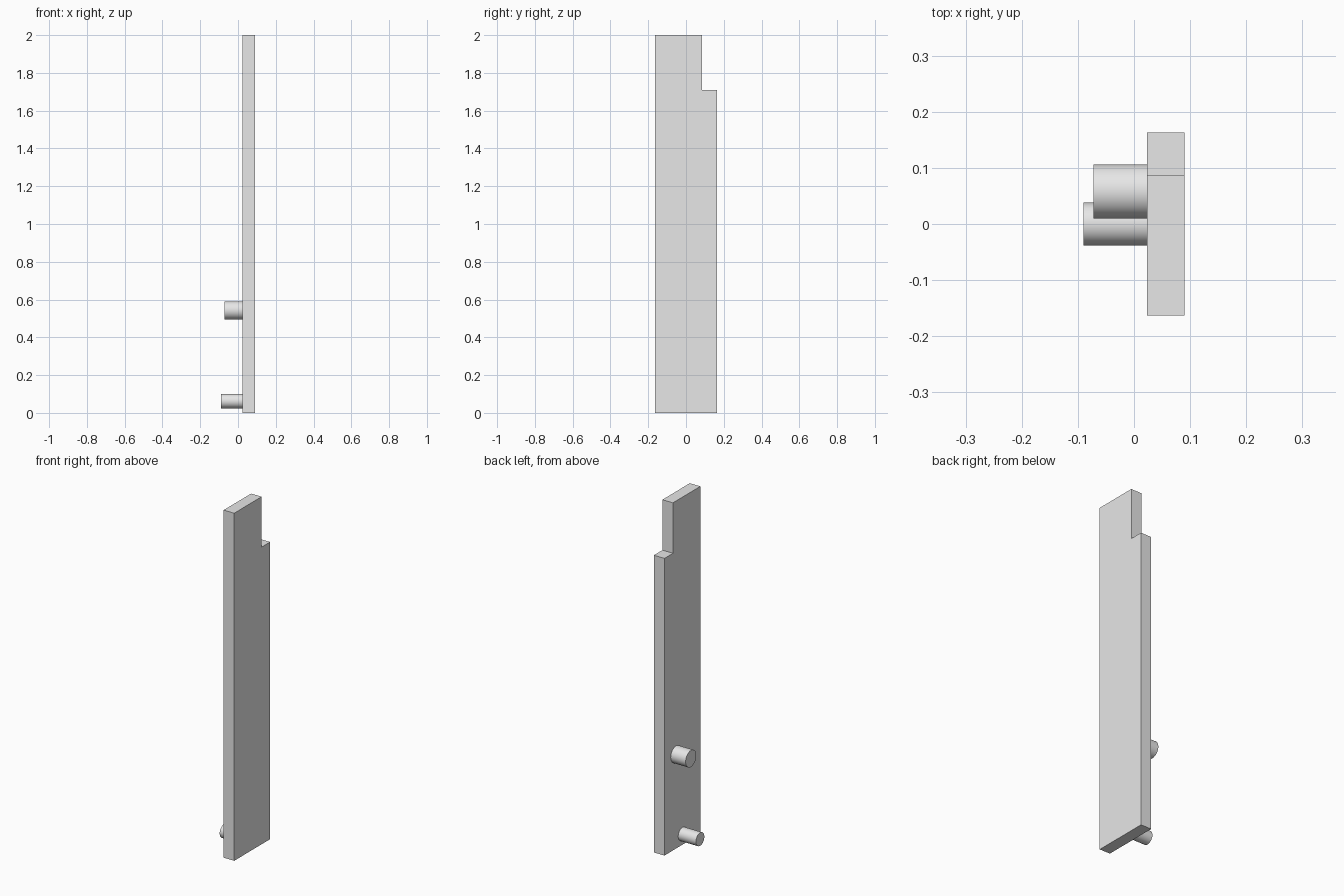
import bpy
import bmesh
import math

cube = bpy.data.objects.get("Cube")
if cube:
    bpy.data.objects.remove(cube, do_unlink=True)

# Single plain grey for the whole model
GREY = (0.8, 0.8, 0.8, 1.0)
grey = bpy.data.materials.new("light_grey")
grey.use_nodes = True
grey.diffuse_color = GREY
grey.node_tree.nodes["Principled BSDF"].inputs["Base Color"].default_value = GREY

INNER, OUTER = 0.023, 0.09   # x of the two plate faces


def make_plate(name, profile):
    """Extrude a (y, z) outline through the plate thickness."""
    bm = bmesh.new()
    face = bm.faces.new([bm.verts.new((INNER, y, z)) for y, z in profile])
    extruded = bmesh.ops.extrude_face_region(bm, geom=[face])["geom"]
    moved = [v for v in extruded if isinstance(v, bmesh.types.BMVert)]
    bmesh.ops.translate(bm, verts=moved, vec=(OUTER - INNER, 0, 0))
    bmesh.ops.recalc_face_normals(bm, faces=bm.faces)
    mesh = bpy.data.meshes.new(name)
    bm.to_mesh(mesh)
    bm.free()
    mesh.materials.append(grey)
    obj = bpy.data.objects.new(name, mesh)
    bpy.context.collection.objects.link(obj)


def make_peg(name, tip, y, z, radius):
    """Round peg standing out from the inner plate face."""
    bpy.ops.mesh.primitive_cylinder_add(
        vertices=48, radius=radius, depth=INNER - tip,
        location=((INNER + tip) / 2, y, z), rotation=(0, math.pi / 2, 0))
    obj = bpy.context.object
    obj.name = name
    obj.data.materials.append(grey)
    bpy.ops.object.shade_smooth_by_angle(angle=math.radians(30))


# Tall plate with a notched upper back corner
make_plate("notched_plate", [(-0.163, 0), (0.163, 0), (0.163, 1.71),
                             (0.086, 1.71), (0.086, 2), (-0.163, 2)])

# Two pegs near the bottom
make_peg("lower_peg", -0.09, 0.0, 0.062, 0.038)
make_peg("upper_peg", -0.072, 0.058, 0.543, 0.048)
